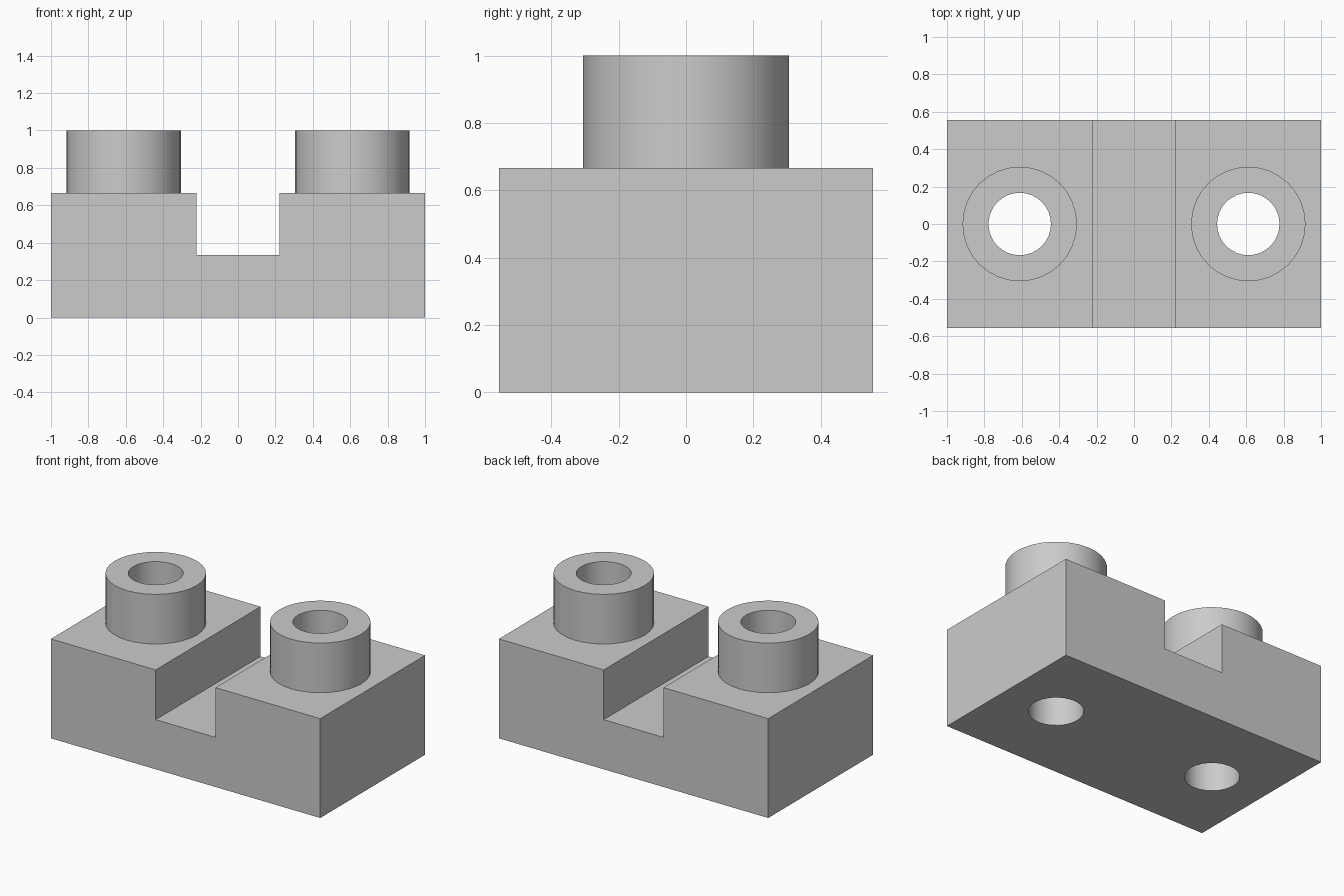
import bpy
import bmesh
import math

if "Cube" in bpy.data.objects:
    bpy.data.objects.remove(bpy.data.objects["Cube"], do_unlink=True)

HALF_LENGTH, HALF_DEPTH = 1.0, 0.556
BLOCK_TOP, SLOT_FLOOR, BOSS_TOP = 0.667, 0.333, 1.0
SLOT_HALF = 0.222
BOSS_X, BOSS_RADIUS, HOLE_RADIUS = 0.611, 0.306, 0.167
SIDES = 32

grey = bpy.data.materials.new("plain_grey")
grey.use_nodes = True
colour = (0.6, 0.6, 0.6, 1)
grey.diffuse_color = colour
grey.node_tree.nodes["Principled BSDF"].inputs["Base Color"].default_value = colour


def make_object(name, bm):
    bmesh.ops.recalc_face_normals(bm, faces=bm.faces)
    mesh = bpy.data.meshes.new(name)
    bm.to_mesh(mesh)
    bm.free()
    mesh.materials.append(grey)
    obj = bpy.data.objects.new(name, mesh)
    bpy.context.collection.objects.link(obj)
    return obj


def cylinder(name, x, radius, bottom, top):
    bm = bmesh.new()
    bmesh.ops.create_cone(bm, cap_ends=True, segments=SIDES, radius1=radius,
                          radius2=radius, depth=top - bottom)
    bmesh.ops.translate(bm, verts=bm.verts, vec=(x, 0, (top + bottom) / 2))
    return make_object(name, bm)


def combine(target, tool, operation):
    """Add a boolean modifier and hide its helper."""
    mod = target.modifiers.new(tool.name, 'BOOLEAN')
    mod.operation = operation
    mod.solver = 'EXACT'
    mod.object = tool
    tool.hide_render = True


# Slotted block: U-shaped profile extruded front to back
half = [(HALF_LENGTH, 0), (HALF_LENGTH, BLOCK_TOP),
        (SLOT_HALF, BLOCK_TOP), (SLOT_HALF, SLOT_FLOOR)]
profile = half + [(-x, z) for x, z in reversed(half)]
bm = bmesh.new()
face = bm.faces.new([bm.verts.new((x, -HALF_DEPTH, z)) for x, z in profile])
extruded = bmesh.ops.extrude_face_region(bm, geom=[face], use_keep_orig=True)
back = [g for g in extruded["geom"] if isinstance(g, bmesh.types.BMVert)]
bmesh.ops.translate(bm, verts=back, vec=(0, 2 * HALF_DEPTH, 0))
block = make_object("slotted_block", bm)

# Round bosses joined on top, then bored right through
tools = []
for side, sign in (("left", 1), ("right", -1)):
    boss = cylinder(side + "_boss", sign * BOSS_X, BOSS_RADIUS, SLOT_FLOOR, BOSS_TOP)
    bore = cylinder(side + "_bore_cutter", sign * BOSS_X, HOLE_RADIUS, -0.2, BOSS_TOP + 0.2)
    combine(block, boss, 'UNION')
    combine(block, bore, 'DIFFERENCE')
    tools += [boss, bore]

# Bake the modifiers and remove the helpers
graph = bpy.context.evaluated_depsgraph_get()
solid = bpy.data.meshes.new_from_object(block.evaluated_get(graph))
block.modifiers.clear()
block.data = solid
for tool in tools:
    bpy.data.objects.remove(tool, do_unlink=True)

# Smooth round walls, sharp rims
bpy.ops.object.select_all(action='DESELECT')
block.select_set(True)
bpy.context.view_layer.objects.active = block
bpy.ops.object.shade_smooth_by_angle(angle=math.radians(30))
